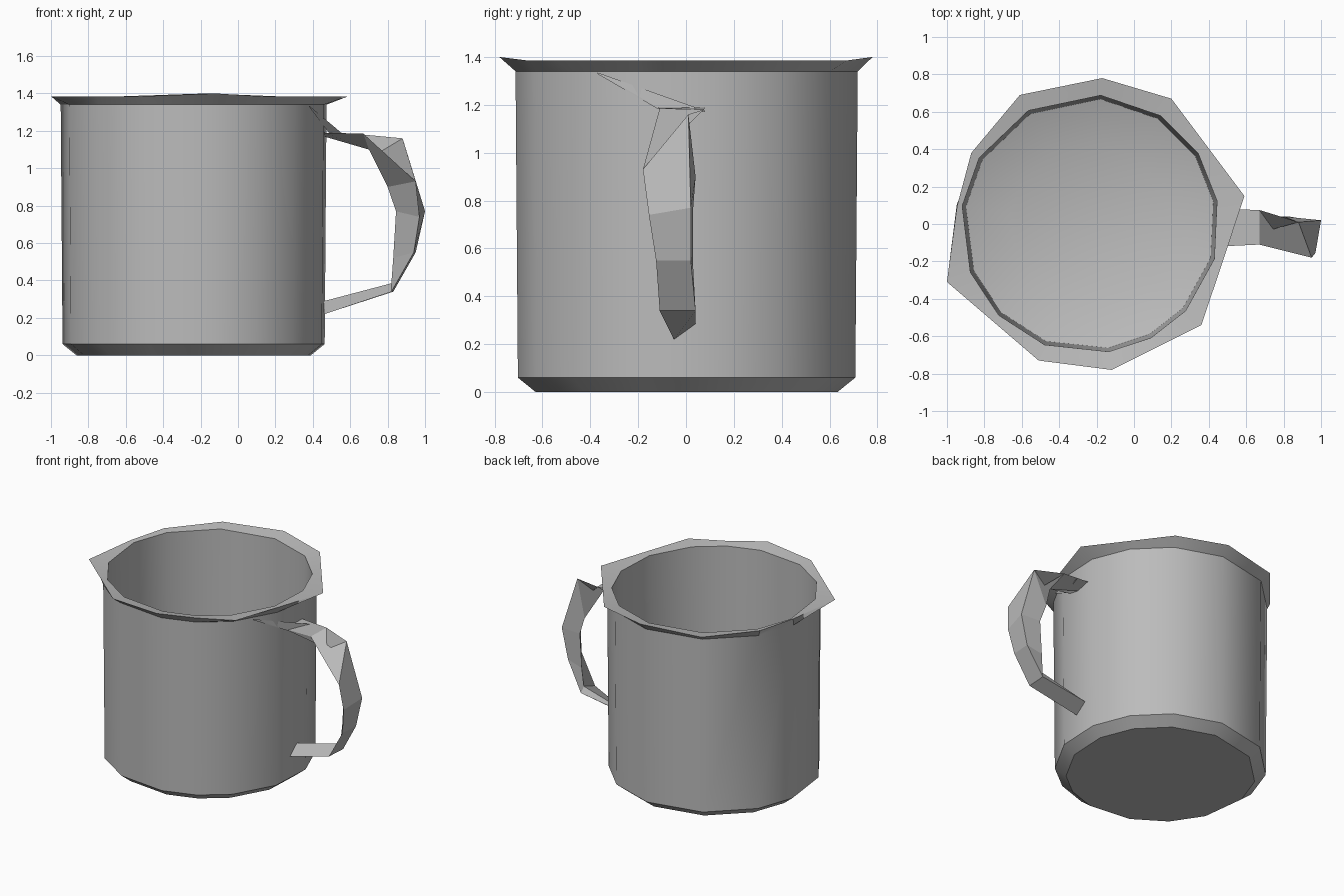
import bpy
import bmesh
from math import atan2, cos, sin, radians
from mathutils import Vector

cube = bpy.data.objects.get("Cube")
if cube:
    bpy.data.objects.remove(cube, do_unlink=True)

metal = bpy.data.materials.new("grey metal")
metal.use_nodes = True
metal.diffuse_color = (0.5, 0.5, 0.5, 1)
metal.node_tree.nodes["Principled BSDF"].inputs["Base Color"].default_value = (0.5, 0.5, 0.5, 1)

CENTRE = -0.235


def loft(name, rings, cap_start=False, cap_end=False, smooth=False):
    """Skin a list of closed rings that share one vertex count."""
    bm = bmesh.new()
    loops = [[bm.verts.new(p) for p in ring] for ring in rings]
    for lower, upper in zip(loops, loops[1:]):
        n = len(lower)
        for i in range(n):
            j = (i + 1) % n
            bm.faces.new((lower[i], lower[j], upper[j], upper[i]))
    if cap_start:
        bm.faces.new(loops[0][::-1])
    if cap_end:
        bm.faces.new(loops[-1])
    bmesh.ops.recalc_face_normals(bm, faces=bm.faces)
    mesh = bpy.data.meshes.new(name)
    bm.to_mesh(mesh)
    bm.free()
    mesh.materials.append(metal)
    obj = bpy.data.objects.new(name, mesh)
    bpy.context.collection.objects.link(obj)
    if smooth:
        bpy.ops.object.select_all(action='DESELECT')
        obj.select_set(True)
        bpy.context.view_layer.objects.active = obj
        bpy.ops.object.shade_smooth_by_angle(angle=radians(35))
    return obj


# Uneven lip outline, seen from above
lip = [(0.59, 0.15), (0.395, 0.41), (0.2, 0.67), (-0.17, 0.78), (-0.61, 0.69),
       (-0.87, 0.38), (-0.945, 0.1), (-1.0, -0.31), (-0.755, -0.52),
       (-0.51, -0.73), (-0.12, -0.78), (0.12, -0.66), (0.36, -0.54), (0.475, -0.2)]
angles = [atan2(y, x - CENTRE) for x, y in lip]


def ring(radius, z):
    return [(CENTRE + radius * cos(a), radius * sin(a), z) for a in angles]


# Cup: base, chamfer, outer wall, flared lip, inner wall and floor
lip_ring = [(x, y, 1.40 if abs(y) > 0.75 else 1.385) for x, y in lip]
loft("cup_body",
     [ring(0.635, 0), ring(0.71, 0.06), ring(0.72, 1.34), lip_ring,
      ring(0.69, 1.375), ring(0.67, 0.14), ring(0.43, 0.06)],
     cap_start=True, cap_end=True, smooth=True)

# Handle: triangular sections (back outer edge, front edge, inner edge)
handle_sections = [
    [(0.46, 0.08, 1.19), (0.46, -0.12, 1.19), (0.46, -0.03, 1.17)],
    [(0.67, 0.075, 1.18), (0.67, -0.11, 1.185), (0.70, -0.04, 1.10)],
    [(0.88, 0.01, 1.16), (0.95, -0.18, 0.93), (0.80, 0.04, 0.90)],
    [(1.0, 0.02, 0.77), (0.97, -0.155, 0.74), (0.845, 0.03, 0.77)],
    [(0.95, 0.02, 0.55), (0.94, -0.125, 0.55), (0.83, 0.03, 0.52)],
    [(0.83, 0.04, 0.34), (0.82, -0.11, 0.34), (0.82, 0.02, 0.385)],
    [(0.46, 0.04, 0.285), (0.46, -0.05, 0.22), (0.46, 0.03, 0.29)],
]
loft("handle", handle_sections, cap_start=True, cap_end=True)

# Thin web joining the lip to the top of the handle
web = [Vector(p) for p in ((0.38, -0.37, 1.335), (0.49, -0.12, 1.19), (0.57, 0.08, 1.175))]
drop = Vector((0, 0, -0.006))
loft("handle_web", [web, [p + drop for p in web]], cap_start=True, cap_end=True)
